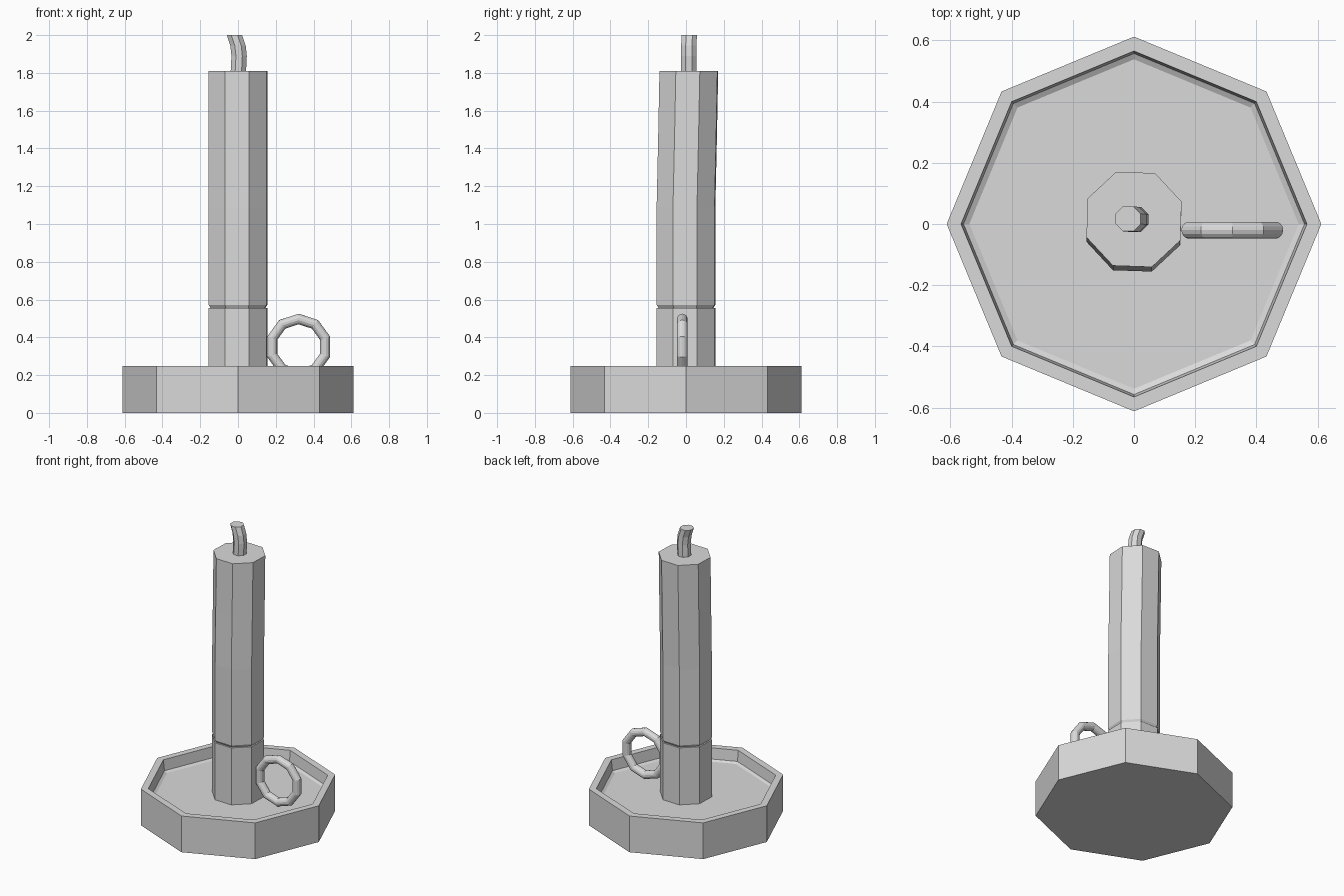
import bpy
import bmesh
import math

cube = bpy.data.objects.get("Cube")
if cube:
    bpy.data.objects.remove(cube, do_unlink=True)

SIDES = 8
GREY = (0.7, 0.7, 0.7, 1.0)
mat = bpy.data.materials.new("plain grey")
mat.use_nodes = True
mat.diffuse_color = GREY
mat.node_tree.nodes["Principled BSDF"].inputs["Base Color"].default_value = GREY


def loft(name, rings, turn=0.0):
    """Octagonal tube through rings of (x, y, z, radius), capped at both ends."""
    bm = bmesh.new()
    loops = []
    for x, y, z, r in rings:
        angles = [math.radians(turn) + math.tau * i / SIDES for i in range(SIDES)]
        loops.append([bm.verts.new((x + r * math.cos(a), y + r * math.sin(a), z))
                      for a in angles])
    for low, high in zip(loops, loops[1:]):
        for i in range(SIDES):
            j = (i + 1) % SIDES
            bm.faces.new((low[i], low[j], high[j], high[i]))
    bm.faces.new(loops[0][::-1])
    bm.faces.new(loops[-1])
    bmesh.ops.recalc_face_normals(bm, faces=bm.faces)
    mesh = bpy.data.meshes.new(name)
    bm.to_mesh(mesh)
    bm.free()
    mesh.materials.append(mat)
    obj = bpy.data.objects.new(name, mesh)
    bpy.context.collection.objects.link(obj)
    return obj


# Dish: outer wall, rim, inner wall and gently sloped edge of the floor
dish = [(0, 0.612), (0.248, 0.612), (0.248, 0.565), (0.175, 0.557), (0.165, 0.538)]
loft("dish", [(0, 0, z, r) for z, r in dish])

# Socket holding the candle
loft("candle_socket", [(0, 0, 0.16, 0.166), (0, 0, 0.555, 0.166)], 20.5)

# Candle with a chamfered foot and a slight lean to the back
loft("candle", [(0, 0, 0.555, 0.155), (0, 0, 0.572, 0.166), (0, 0, 1.09, 0.166),
                (0, 0.008, 1.45, 0.166), (0, 0.015, 1.81, 0.166)], 20.5)

# Bent wick
loft("wick", [(0.001, 0.015, 1.79, 0.044), (0.006, 0.015, 1.89, 0.044),
              (0, 0.015, 1.945, 0.044), (-0.019, 0.017, 2.0, 0.044)], 22.5)

# Ring handle standing beside the socket
bpy.ops.mesh.primitive_torus_add(
    major_segments=10, minor_segments=14, major_radius=0.147, minor_radius=0.028,
    location=(0.321, -0.02, 0.35), rotation=(math.pi / 2, math.radians(18), 0))
handle = bpy.context.object
handle.name = "ring_handle"
handle.data.materials.append(mat)
